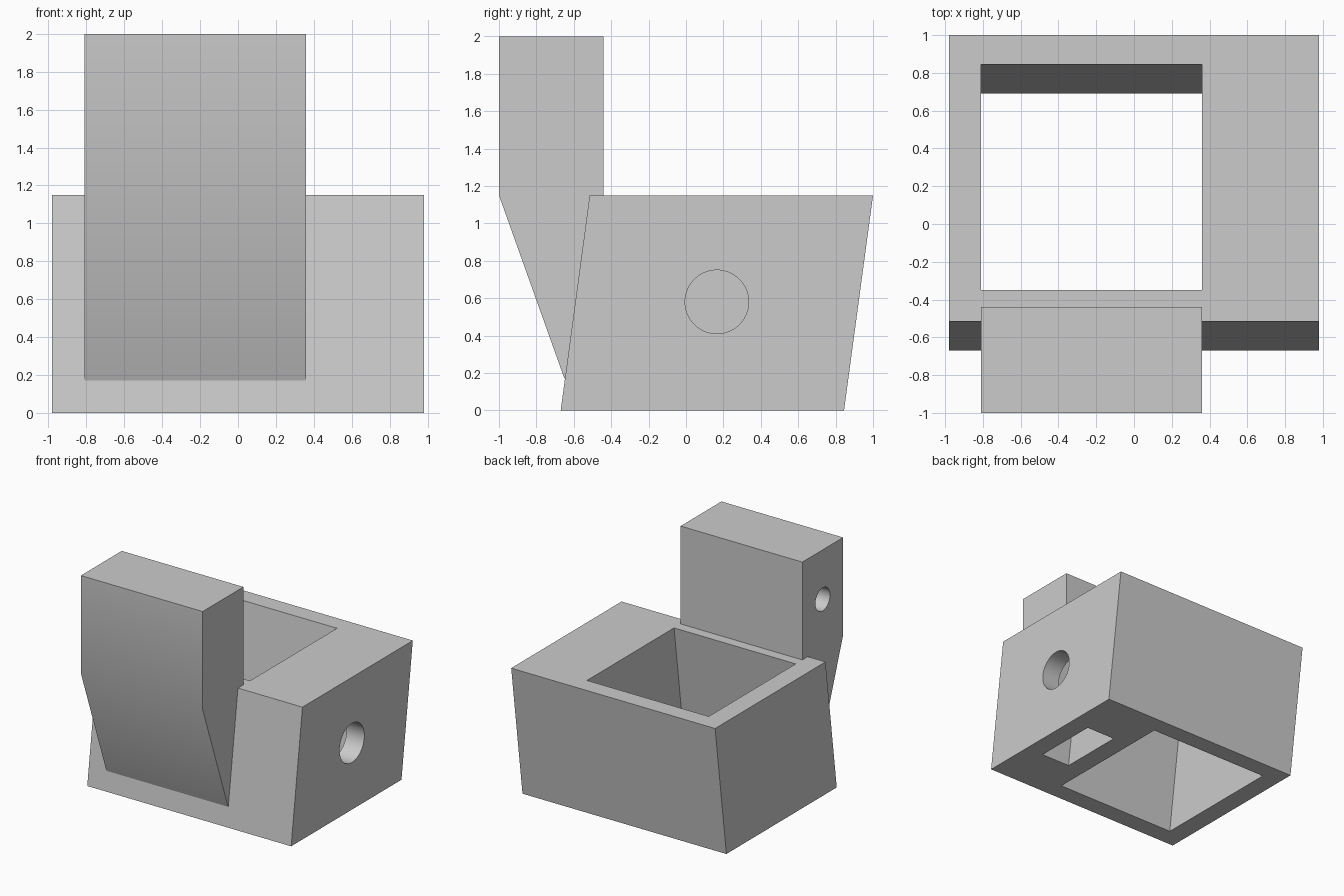
import bpy
import math
from mathutils import Matrix

old = bpy.data.objects.get("Cube")
if old:
    bpy.data.objects.remove(old, do_unlink=True)

grey = bpy.data.materials.new("plain grey")
grey.use_nodes = True
colour = (0.6, 0.6, 0.6, 1)
grey.diffuse_color = colour
grey.node_tree.nodes["Principled BSDF"].inputs["Base Color"].default_value = colour

HEIGHT = 1.15
LEAN = 0.155 / HEIGHT  # backward lean of the block per unit of height


def extrude_profile(name, profile, x0, x1):
    """Extrude a closed (y, z) profile along x."""
    n = len(profile)
    verts = [(x, y, z) for x in (x0, x1) for y, z in profile]
    faces = [tuple(range(n))[::-1], tuple(range(n, 2 * n))]
    faces += [(i, (i + 1) % n, (i + 1) % n + n, i + n) for i in range(n)]
    mesh = bpy.data.meshes.new(name)
    mesh.from_pydata(verts, [], faces)
    mesh.materials.append(grey)
    obj = bpy.data.objects.new(name, mesh)
    bpy.context.collection.objects.link(obj)
    return obj


def leaning_box(name, x0, x1, y0, y1, z0, z1):
    """Box whose front and back follow the lean; y is given at the ground."""
    a, b = LEAN * z0, LEAN * z1
    return extrude_profile(name, [(y0 + a, z0), (y1 + a, z0), (y1 + b, z1), (y0 + b, z1)], x0, x1)


def bore(name, x0, x1, y, z, radius):
    """Cylinder along x used for drilling."""
    bpy.ops.mesh.primitive_cylinder_add(vertices=64, radius=radius, depth=x1 - x0)
    obj = bpy.context.object
    obj.name = name
    obj.data.transform(Matrix.Translation(((x0 + x1) / 2, y, z)) @ Matrix.Rotation(math.pi / 2, 4, "Y"))
    obj.data.materials.append(grey)
    return obj


def combine(target, other, operation):
    mod = target.modifiers.new(operation.title(), "BOOLEAN")
    mod.operation, mod.solver, mod.object = operation, "EXACT", other
    bpy.ops.object.select_all(action="DESELECT")
    bpy.context.view_layer.objects.active = target
    target.select_set(True)
    bpy.ops.object.modifier_apply(modifier=mod.name)
    bpy.data.objects.remove(other, do_unlink=True)


# Leaning block with the upright merged into its front wall
block = leaning_box("block_with_upright", -0.98, 0.98, -0.67, 0.845, 0, HEIGHT)
upright = extrude_profile(
    "upright",
    [(-1, 2), (-1, HEIGHT), (-0.65, 0.17), (-0.6, 0.17), (-0.44, HEIGHT), (-0.44, 2)],
    -0.81, 0.36)
combine(block, upright, "UNION")

# Through opening, closed-top cavity, side port and upright hole
cutters = [
    leaning_box("main_opening", -0.81, 0.36, -0.505, 0.69, -0.1, HEIGHT + 0.1),
    leaning_box("lower_cavity", 0.53, 0.81, -0.21, 0.37, -0.1, 0.98),
    bore("side_port", 0.7, 1.1, 0.165, 0.58, 0.17),
    bore("upright_hole", -0.95, 0.1, -0.72, 1.57, 0.1),
]
for cutter in cutters:
    combine(block, cutter, "DIFFERENCE")

# Soft shading across the shallow front creases, sharp elsewhere
block.select_set(True)
bpy.context.view_layer.objects.active = block
bpy.ops.object.shade_smooth_by_angle(angle=math.radians(30))
